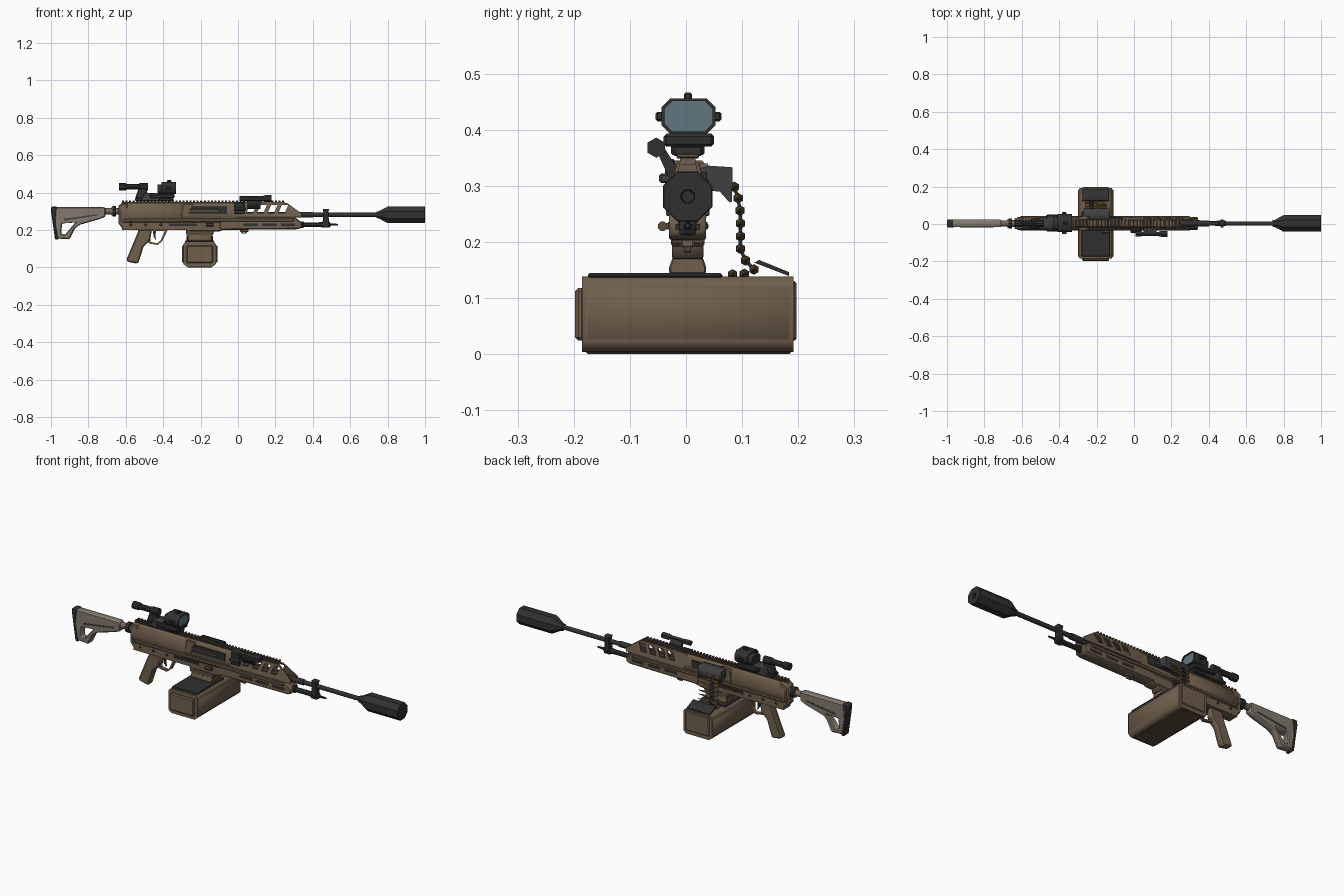
import bpy, bmesh, math
from mathutils import Vector

C = 0.003  # gun centre line in y


def mat(name, *rgb):
    m = bpy.data.materials.new(name)
    m.diffuse_color = (*rgb, 1)
    return m


TAN = mat("tan", 0.16, 0.115, 0.073)
TAN2 = mat("dark_tan", 0.1, 0.07, 0.045)
DARK = mat("black_metal", 0.03, 0.03, 0.03)
GREY = mat("dark_grey", 0.05, 0.05, 0.052)
STOCK = mat("stock_grey", 0.23, 0.195, 0.155)
TUBE = mat("tube_brown", 0.2, 0.13, 0.1)
GLASS = mat("glass", 0.12, 0.18, 0.21)
BRASS = mat("brass", 0.22, 0.15, 0.05)


def finish(name, bm, m, bevel=0):
    bmesh.ops.recalc_face_normals(bm, faces=bm.faces)
    me = bpy.data.meshes.new(name)
    bm.to_mesh(me)
    bm.free()
    me.materials.append(m)
    ob = bpy.data.objects.new(name, me)
    bpy.context.collection.objects.link(ob)
    if bevel:
        b = ob.modifiers.new("bevel", 'BEVEL')
        b.width, b.segments, b.limit_method = bevel, 1, 'ANGLE'
    return ob


def box(name, x, y, z, m, bevel=0):
    """x, y, z are (min, max) pairs"""
    bm = bmesh.new()
    bmesh.ops.create_cube(bm, size=1)
    for v in bm.verts:
        v.co = [r[0] + (c + 0.5) * (r[1] - r[0]) for c, r in zip(v.co, (x, y, z))]
    return finish(name, bm, m, bevel)


def prism(name, pts, w, m, axis='y', holes=(), bevel=0, lean=0):
    """Outline (with holes) extruded between w[0] and w[1] along an axis"""
    cu = bpy.data.curves.new(name + "_outline", 'CURVE')
    cu.dimensions, cu.fill_mode, cu.extrude = '2D', 'BOTH', 0.5
    for loop in (pts, *holes):
        s = cu.splines.new('POLY')
        s.points.add(len(loop) - 1)
        for p, q in zip(s.points, loop):
            p.co = (q[0], q[1], 0, 1)
        s.use_cyclic_u = True
    tmp = bpy.data.objects.new(name + "_tmp", cu)
    bm = bmesh.new()
    bm.from_mesh(tmp.to_mesh())
    tmp.to_mesh_clear()
    bpy.data.objects.remove(tmp)
    bmesh.ops.remove_doubles(bm, verts=bm.verts, dist=1e-5)
    bmesh.ops.dissolve_limit(bm, angle_limit=0.01, verts=bm.verts, edges=bm.edges)
    for v in bm.verts:
        a, b, t = v.co
        d = w[0] + (t + 0.5) * (w[1] - w[0])
        v.co = (a, d - lean * (b - 0.275), b) if axis == 'y' else (d, a, b)
    return finish(name, bm, m, bevel)


def sym(half):
    """Mirror half a y-z section about the gun centre line"""
    return [(C + y, z) for y, z in half] + [(C - y, z) for y, z in reversed(half)]


def lathe(name, prof, y, z, m, n=8):
    """Turned part along x from (x, radius) pairs"""
    bm = bmesh.new()
    rings = []
    for x, r in prof:
        rings.append([bm.verts.new((x, y + r * math.cos(a), z + r * math.sin(a)))
                      for a in (2 * math.pi * (i + 0.5) / n for i in range(n))])
    for A, B in zip(rings, rings[1:]):
        for i in range(n):
            bm.faces.new((A[i], A[(i + 1) % n], B[(i + 1) % n], B[i]))
    bm.faces.new(rings[0])
    bm.faces.new(rings[-1])
    return finish(name, bm, m)


def mid(h):
    return (C - h, C + h)


# Stock, butt pad and buffer tube
prism("stock", [(-0.975, 0.322), (-0.715, 0.322), (-0.708, 0.315), (-0.708, 0.272), (-0.74, 0.258),
                (-0.845, 0.228), (-0.87, 0.21), (-0.9, 0.15), (-0.972, 0.155), (-0.985, 0.24)],
      mid(0.02), STOCK, bevel=0.005,
      holes=[[(-0.94, 0.235), (-0.87, 0.24), (-0.9, 0.205), (-0.925, 0.175), (-0.945, 0.18)]])
prism("butt_pad", [(-0.998, 0.325), (-0.968, 0.325), (-0.975, 0.24), (-0.96, 0.148), (-0.978, 0.148), (-1.0, 0.3)],
      mid(0.022), DARK, bevel=0.004)
prism("stock_slot", [(-0.93, 0.26), (-0.75, 0.285), (-0.75, 0.278), (-0.93, 0.25)], mid(0.0215), GREY)
lathe("buffer_tube", [(-0.8, 0.017), (-0.675, 0.017), (-0.675, 0.024), (-0.655, 0.024), (-0.655, 0.019),
                      (-0.62, 0.019)], C, 0.3, TUBE, 12)
lathe("tube_nut", [(-0.672, 0.028), (-0.652, 0.028)], C, 0.3, DARK, 10)

# Receiver
prism("upper_receiver", sym([(0.033, 0.24), (0.035, 0.3), (0.024, 0.333), (0.017, 0.345)]), (-0.625, -0.3), TAN, 'x', bevel=0.004)
prism("feed_cover", sym([(0.031, 0.24), (0.031, 0.3), (0.02, 0.33), (0.015, 0.345)]), (-0.3, -0.01), TAN, 'x')
prism("receiver_rear", [(-0.64, 0.235), (-0.61, 0.2), (-0.59, 0.2), (-0.59, 0.345), (-0.615, 0.345), (-0.64, 0.33)],
      mid(0.03), TAN, bevel=0.005)
prism("lower_receiver", [(-0.62, 0.2), (-0.28, 0.2), (-0.25, 0.192), (-0.1, 0.192), (-0.08, 0.2), (-0.08, 0.26), (-0.62, 0.26)],
      mid(0.03), TAN, bevel=0.004)
for s, side in ((-1, "left"), (1, "right")):
    def span(a, b):
        return tuple(sorted((C + s * a, C + s * b)))
    box(side + "_receiver_rib", (-0.61, 0.3), span(0.03, 0.039), (0.246, 0.262), TAN, 0.003)
    box(side + "_slot", (-0.37, -0.22), span(0.028, 0.035), (0.222, 0.236), DARK)
    box(side + "_port", (-0.27, -0.06), span(0.025, 0.034), (0.285, 0.325), DARK)
    box(side + "_port_bar", (-0.26, -0.1), span(0.03, 0.038), (0.298, 0.312), TAN2, 0.002)
    prism(side + "_port_brace", [(-0.3, 0.275), (-0.27, 0.275), (-0.24, 0.34), (-0.29, 0.34)], span(0.022, 0.036), TAN)
    for x in (-0.58, -0.5, -0.42, -0.33):
        box(side + "_receiver_pin", (x, x + 0.014), span(0.03, 0.037), (0.222, 0.234), TAN2, 0.003)
    # Slanted-window upper handguard wall
    wins = []
    for i in range(4):
        x = 0.045 + 0.057 * i
        wins.append([(x, 0.292), (x + 0.035, 0.292), (x + 0.053, 0.334), (x + 0.018, 0.334)])
    prism(side + "_handguard_wall", [(-0.02, 0.27), (0.34, 0.27), (0.34, 0.288), (0.262, 0.345), (-0.02, 0.345)],
          (C + s * 0.028, C + s * 0.034), TAN, holes=wins, lean=s * 0.22)
    for i in range(3):
        x = 0.03 + 0.1 * i
        box(side + "_handguard_slot", (x, x + 0.075), span(0.03, 0.0345), (0.222, 0.236), DARK)

# Handguard base and front cap
prism("handguard_base", [(-0.1, 0.2), (0.32, 0.204), (0.342, 0.212), (0.342, 0.24), (0.3, 0.272), (-0.1, 0.272)],
      mid(0.033), TAN, bevel=0.006)
box("sling_bracket", (0.012, 0.055), mid(0.012), (0.19, 0.206), TAN, 0.003)
prism("sling_ring", [(0.012, 0.2), (0.02, 0.18), (0.045, 0.18), (0.055, 0.2)], mid(0.006), TAN,
      holes=[[(0.024, 0.196), (0.027, 0.187), (0.039, 0.187), (0.044, 0.196)]])

# Top rail with teeth
box("top_rail", (-0.62, 0.25), mid(0.014), (0.337, 0.35), TAN)
tooth = box("rail_teeth", (-0.62, -0.609), mid(0.02), (0.349, 0.358), TAN2, 0.002)
arr = tooth.modifiers.new("array", 'ARRAY')
arr.use_relative_offset, arr.use_constant_offset = False, True
arr.constant_offset_displace, arr.count = (0.019, 0, 0), 46

# Barrel, suppressor, gas system
lathe("barrel", [(-0.02, 0.016), (0.4, 0.016), (0.4, 0.012), (0.76, 0.012)], C, 0.281, DARK, 12)
lathe("suppressor", [(0.74, 0.018), (0.755, 0.022), (0.8, 0.048), (0.998, 0.048), (1.0, 0.046), (1.0, 0.013), (0.96, 0.011)],
      C, 0.281, DARK)
lathe("gas_tube", [(0.3, 0.019), (0.35, 0.019), (0.352, 0.013), (0.43, 0.013), (0.45, 0.016), (0.49, 0.016),
                   (0.495, 0.007), (0.535, 0.004)], C, 0.229, DARK)
prism("gas_block", [(0.45, 0.212), (0.488, 0.212), (0.483, 0.3), (0.488, 0.312), (0.452, 0.312), (0.457, 0.295)],
      mid(0.015), DARK, bevel=0.003)
box("gas_lever", (0.462, 0.478), mid(0.022), (0.222, 0.232), DARK)

# Grip, trigger and guard
prism("pistol_grip", [(-0.535, 0.19), (-0.597, 0.04), (-0.59, 0.03), (-0.54, 0.02), (-0.532, 0.028), (-0.505, 0.11),
                      (-0.47, 0.145), (-0.46, 0.202), (-0.535, 0.202)], mid(0.019), TAN, bevel=0.006)
prism("trigger_guard", [(-0.49, 0.2), (-0.478, 0.128), (-0.43, 0.12), (-0.405, 0.14), (-0.375, 0.2)], mid(0.009), TAN,
      holes=[[(-0.472, 0.195), (-0.468, 0.136), (-0.432, 0.129), (-0.413, 0.145), (-0.392, 0.195)]])
prism("trigger", [(-0.455, 0.2), (-0.452, 0.165), (-0.438, 0.145), (-0.442, 0.17), (-0.437, 0.2)], mid(0.005), DARK)
lathe("charging_knob", [(-0.17, 0.009), (-0.13, 0.009)], -0.042, 0.228, TAN2)
box("charging_arm", (-0.155, -0.145), (-0.04, -0.02), (0.222, 0.234), TAN2)

# Ammunition box, adapter and lid
ammo = [(-0.275, 0.004), (-0.135, 0.004), (-0.118, 0.018), (-0.118, 0.125), (-0.13, 0.138), (-0.28, 0.138), (-0.292, 0.125), (-0.292, 0.018)]
ob = prism("ammo_box", ammo, (-0.185, 0.192), TAN)
bm = bmesh.new()
bm.from_mesh(ob.data)
bm.normal_update()
sides = [f for f in bm.faces if abs(f.normal.x) > 0.99]
bmesh.ops.inset_individual(bm, faces=sides, thickness=0.008)
bmesh.ops.inset_individual(bm, faces=sides, thickness=0.008, depth=-0.008)
bm.to_mesh(ob.data)
bm.free()
box("ammo_box_floor", (-0.27, -0.14), (-0.178, 0.187), (0, 0.012), TAN2, 0.003)
box("ammo_box_left_end", (-0.277, -0.133), (-0.198, -0.18), (0.024, 0.118), TAN, 0.006)
box("ammo_box_right_end", (-0.277, -0.133), (0.185, 0.197), (0.024, 0.13), TAN, 0.004)
box("ammo_box_lid", (-0.283, -0.127), (-0.175, 0.065), (0.134, 0.145), DARK, 0.004)
prism("ammo_box_flap", [(0.122, 0.163), (0.13, 0.168), (0.184, 0.146), (0.184, 0.139)], (-0.275, -0.135), DARK, 'x')
prism("magazine_adapter", sym([(0.033, 0.143), (0.033, 0.155), (0.026, 0.175), (0.026, 0.205)]), (-0.268, -0.142), TAN, 'x', bevel=0.003)
prism("adapter_collar", [(-0.275, 0.17), (-0.135, 0.17), (-0.125, 0.2), (-0.28, 0.2)], mid(0.028), TAN2, bevel=0.003)

# Feed tray and cartridge belt
prism("feed_tray", [(0.02, 0.292), (0.06, 0.29), (0.078, 0.27), (0.082, 0.272), (0.083, 0.333), (0.04, 0.336), (0.02, 0.33)],
      (-0.27, -0.13), GREY, 'x')
belt = [(0.086, 0.298), (0.093, 0.278), (0.096, 0.256), (0.097, 0.233), (0.097, 0.21), (0.097, 0.188),
        (0.106, 0.167), (0.121, 0.151), (0.104, 0.143), (0.083, 0.142)]
for y, z in belt:
    lathe("cartridge", [(-0.262, 0.0075), (-0.205, 0.0075), (-0.195, 0.005), (-0.175, 0.005), (-0.145, 0.001)], y, z, BRASS)
    lathe("belt_link", [(-0.24, 0.0095), (-0.215, 0.0095)], y, z, DARK, 6)
for (y0, z0), (y1, z1) in zip(belt[:8], belt[1:8]):
    d = Vector((z1 - z0, y0 - y1)).normalized() * 0.003
    prism("link_strap", [(y0 + d.x, z0 + d.y), (y1 + d.x, z1 + d.y), (y1 - d.x, z1 - d.y), (y0 - d.x, z0 - d.y)],
          (-0.236, -0.219), DARK, 'x')

# Sight: base, hood with window, knobs, rear magnifier
box("sight_base", (-0.55, -0.345), mid(0.027), (0.353, 0.372), DARK, 0.004)
box("sight_mount", (-0.47, -0.34), (-0.04, 0.05), (0.37, 0.393), DARK, 0.005)
prism("sight_clamp", [(-0.52, 0.355), (-0.42, 0.355), (-0.41, 0.395), (-0.5, 0.4)], mid(0.03), GREY, bevel=0.003)


def octo(hy, hz, c, y=0.0045, z=0.424):
    q = [(hy, hz - c), (hy - c, hz)]
    r = q + [(-b, a) for b, a in reversed(q)]
    return [(y + a, z + b) for a, b in r + [(-a, -b) for a, b in r]]


prism("sight_hood", octo(0.048, 0.032, 0.016), (-0.41, -0.332), DARK, 'x', holes=[octo(0.043, 0.027, 0.014)])
prism("sight_window", octo(0.044, 0.028, 0.014), (-0.35, -0.338), GLASS, 'x')
prism("sight_body", octo(0.036, 0.026, 0.012, z=0.416), (-0.43, -0.39), DARK, 'x')
box("sight_top_knob", (-0.38, -0.355), (-0.004, 0.011), (0.453, 0.466), DARK, 0.003)
for y in (-0.054, 0.05):
    box("sight_side_knob", (-0.385, -0.36), (y, y + 0.013), (0.415, 0.432), DARK, 0.003)
lathe("magnifier", [(-0.636, 0.02), (-0.6, 0.02), (-0.595, 0.015), (-0.53, 0.015), (-0.525, 0.02), (-0.48, 0.02)],
      C, 0.431, DARK, 10)
prism("magnifier_mount", [(-0.55, 0.37), (-0.48, 0.37), (-0.49, 0.425), (-0.53, 0.425)], mid(0.014), DARK, bevel=0.003)

# Flashlight on an angled arm
lathe("flashlight", [(0.008, 0.015), (0.04, 0.015), (0.045, 0.013), (0.13, 0.013), (0.145, 0.018), (0.178, 0.018)],
      -0.053, 0.368, DARK, 6)
prism("flashlight_arm", [(-0.052, 0.362), (-0.04, 0.37), (-0.018, 0.335), (-0.022, 0.313), (-0.03, 0.313)], (0.05, 0.12), DARK, 'x')
box("flashlight_clamp", (-0.02, 0.04), (-0.048, -0.024), (0.305, 0.322), GREY, 0.004)
box("flashlight_rail", (-0.02, 0.035), (-0.037, -0.02), (0.285, 0.348), DARK, 0.003)
